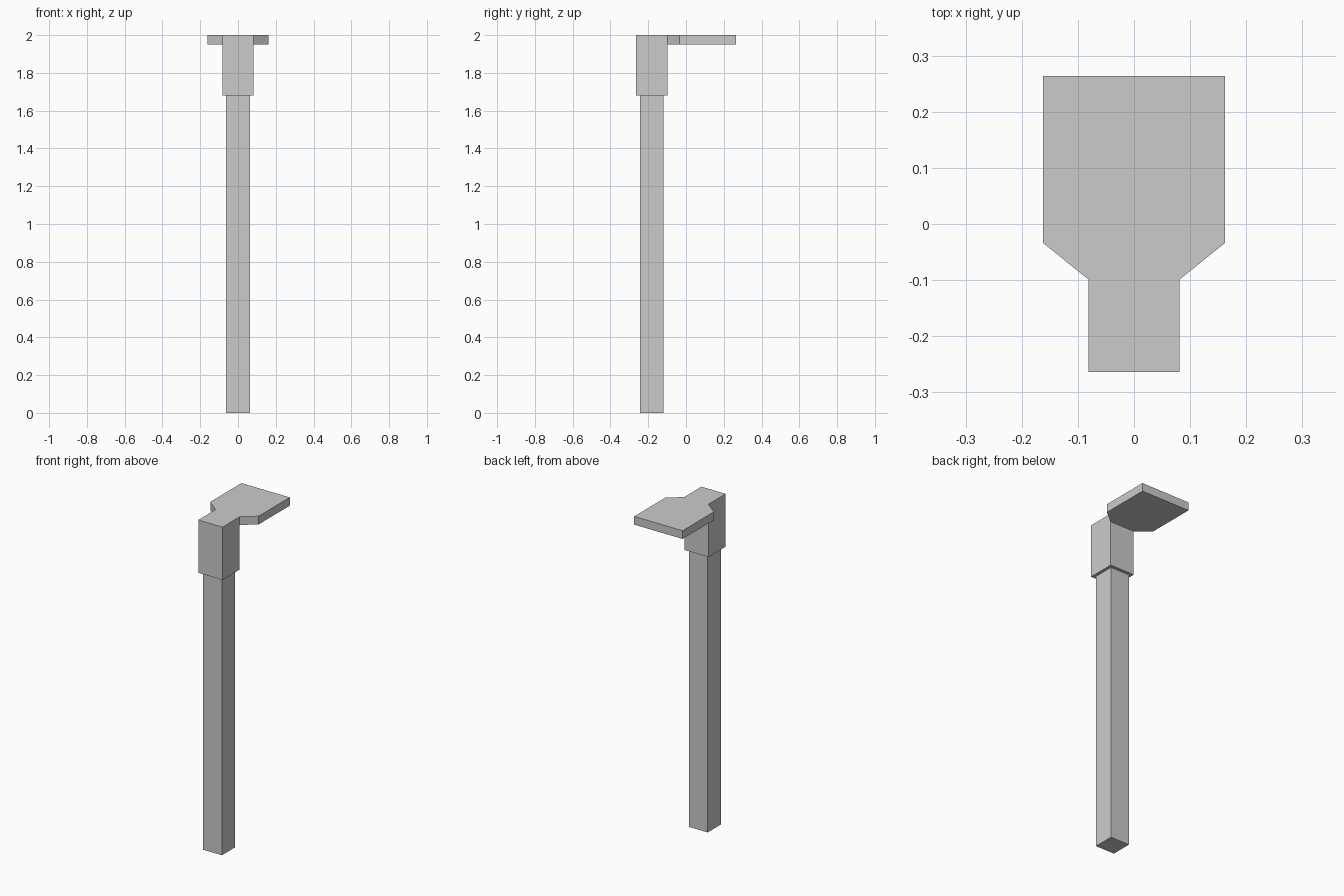
import bpy, bmesh
from mathutils import Vector

if "Cube" in bpy.data.objects:
    bpy.data.objects.remove(bpy.data.objects["Cube"])

TOP, PLATE_Z, SOCKET_Z = 2.0, 1.95, 1.68


def finish(bm, name):
    bmesh.ops.dissolve_limit(bm, angle_limit=0.01, verts=bm.verts[:], edges=bm.edges[:])
    bmesh.ops.recalc_face_normals(bm, faces=bm.faces[:])
    mesh = bpy.data.meshes.new(name)
    bm.to_mesh(mesh)
    bm.free()
    obj = bpy.data.objects.new(name, mesh)
    bpy.context.collection.objects.link(obj)
    return obj


def extrude_z(bm, faces, dz):
    geom = bmesh.ops.extrude_face_region(bm, geom=faces)["geom"]
    verts = [g for g in geom if isinstance(g, bmesh.types.BMVert)]
    bmesh.ops.translate(bm, verts=verts, vec=Vector((0, 0, dz)))
    return [g for g in geom if isinstance(g, bmesh.types.BMFace)]


# Square post
bm = bmesh.new()
h = 0.063
post = [bm.verts.new((sx * h, -0.181 + sy * h, 0))
        for sx, sy in ((-1, -1), (1, -1), (1, 1), (-1, 1))]
extrude_z(bm, [bm.faces.new(post)], SOCKET_Z)
finish(bm, "post")

# Bracket head: flared top plate, with the tail pulled down into a socket block
bm = bmesh.new()
right = [(0.081, -0.264), (0.081, -0.099), (0.162, -0.034), (0.162, 0.264)]
r = [bm.verts.new((x, y, TOP)) for x, y in right]
l = [bm.verts.new((-x, y, TOP)) for x, y in right]
tail = bm.faces.new((r[0], r[1], l[1], l[0]))
plate = bm.faces.new((r[1], r[2], r[3], l[3], l[2], l[1]))
lower = extrude_z(bm, [tail, plate], PLATE_Z - TOP)
socket = min(lower, key=lambda f: f.calc_center_median().y)
extrude_z(bm, [socket], SOCKET_Z - PLATE_Z)
# Drop any leftover face inside the socket
inner = [f for f in bm.faces if len(f.verts) == 4
         and all(abs(v.co.z - PLATE_Z) < 1e-5 for v in f.verts)]
if inner:
    bmesh.ops.delete(bm, geom=inner, context='FACES_ONLY')
finish(bm, "bracket_head")
